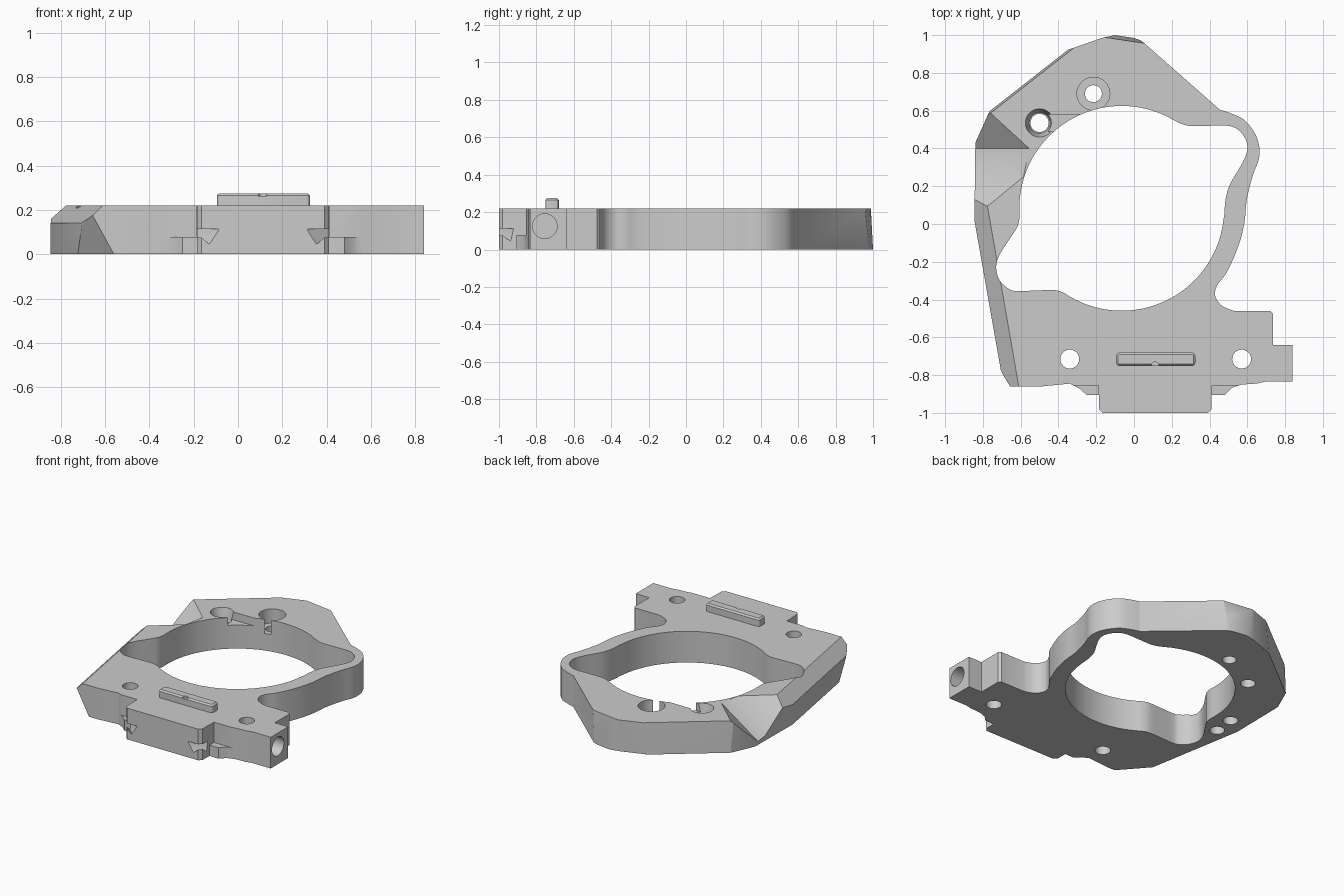
import bpy
import bmesh
import math
from mathutils import Matrix, Vector

old = bpy.data.objects.get("Cube")
if old:
    bpy.data.objects.remove(old, do_unlink=True)

TOP = 0.22

grey = bpy.data.materials.new("machined_grey")
grey.use_nodes = True
grey.diffuse_color = (0.6, 0.6, 0.6, 1)
for node in grey.node_tree.nodes:
    if node.type == 'BSDF_PRINCIPLED':
        node.inputs["Base Color"].default_value = (0.6, 0.6, 0.6, 1)


def to_object(bm, name):
    bmesh.ops.recalc_face_normals(bm, faces=bm.faces[:])
    mesh = bpy.data.meshes.new(name)
    bm.to_mesh(mesh)
    bm.free()
    mesh.materials.append(grey)
    obj = bpy.data.objects.new(name, mesh)
    bpy.context.collection.objects.link(obj)
    return obj


def spline(points, steps=4):
    """Smooth open curve through the points."""
    ext = [points[0]] + points + [points[-1]]
    out = []
    for i in range(1, len(ext) - 2):
        a, b, c, d = (Vector(p) for p in ext[i - 1:i + 3])
        for k in range(steps):
            t = k / steps
            out.append((b * 2 + (c - a) * t + (a * 2 - b * 5 + c * 4 - d) * t**2
                        + (b * 3 - a - c * 3 + d) * t**3) / 2)
    return out + [Vector(points[-1])]


def arc(cx, cy, r, start, end, n):
    angles = [math.radians(start + (end - start) * i / n) for i in range(n + 1)]
    return [(cx + r * math.cos(a), cy + r * math.sin(a)) for a in angles]


def prism(points, z0, z1):
    """Closed solid with the outline as floor and roof."""
    bm = bmesh.new()
    low = [bm.verts.new((p[0], p[1], z0)) for p in points]
    high = [bm.verts.new((p[0], p[1], z1)) for p in points]
    bm.faces.new(low[::-1])
    bm.faces.new(high)
    for i in range(len(points)):
        bm.faces.new((low[i - 1], low[i], high[i], high[i - 1]))
    return bm


def hull(points):
    bm = bmesh.new()
    bmesh.ops.convex_hull(bm, input=[bm.verts.new(p) for p in points])
    return bm


def box(x0, x1, y0, y1, z0, z1):
    return prism([(x0, y0), (x1, y0), (x1, y1), (x0, y1)], z0, z1)


def drill(x, y, r, z0, z1, r_top=None):
    bm = bmesh.new()
    bmesh.ops.create_cone(bm, cap_ends=True, segments=32, radius1=r,
                          radius2=r_top or r, depth=z1 - z0)
    bmesh.ops.translate(bm, verts=bm.verts[:], vec=(x, y, (z0 + z1) / 2))
    return bm


def beyond(a, b, c):
    """Big block covering the outer side of a plane."""
    a, b, c = Vector(a), Vector(b), Vector(c)
    n = (b - a).cross(c - a).normalized()
    if n.dot(Vector((0, 0, TOP / 2)) - a) > 0:
        n.negate()
    bm = bmesh.new()
    turn = n.to_track_quat('Z', 'Y').to_matrix().to_4x4()
    bmesh.ops.create_cube(bm, size=4, matrix=Matrix.Translation(a + n * 2) @ turn)
    return bm


def volume(mesh):
    bm = bmesh.new()
    bm.from_mesh(mesh)
    result = abs(bm.calc_volume())
    bm.free()
    return result


def cut(target, bm):
    """Subtract a solid; fall back to the other solver if the part is lost."""
    cutter = to_object(bm, "cutter")
    cutter.hide_render = True
    before = target.data
    bpy.context.view_layer.objects.active = target
    for solver in ('EXACT', 'FLOAT'):
        target.data = before.copy()
        mod = target.modifiers.new("cut", 'BOOLEAN')
        mod.operation = 'DIFFERENCE'
        mod.solver = solver
        mod.object = cutter
        bpy.ops.object.modifier_apply(modifier=mod.name)
        if volume(target.data) > .3 * volume(before):
            break
    else:
        target.data = before
    bpy.data.objects.remove(cutter, do_unlink=True)


# Plate outline: front edge, curved right arm, back and left side
front = [(-.66, -.86), (-.49, -.86), (-.34, -.845), (-.29, -.87), (-.25, -.905),
         (-.185, -.905), (-.185, -.98), (-.165, -1), (.39, -1), (.41, -.98),
         (.41, -.905), (.48, -.905), (.52, -.867), (.57, -.85), (.65, -.845),
         (.695, -.835), (.84, -.835), (.84, -.64), (.735, -.64), (.735, -.475),
         (.72, -.46)]
arm = spline([(.53, -.46), (.465, -.433), (.43, -.38), (.44, -.325), (.495, -.25),
              (.555, -.11), (.585, .01), (.597, .13), (.63, .26), (.66, .34),
              (.663, .41), (.64, .48), (.585, .55), (.515, .585), (.455, .605)])
rear = [(.04, .97), (0, .985), (-.1, 1), (-.17, .985), (-.35, .922), (-.765, .597),
        (-.84, .43), (-.845, .02), (-.705, -.775)]
plate = to_object(prism(front + arm + rear, 0, TOP), "mounting_plate")

# Central opening with two lobes
right_lobe = spline([(.478, .05), (.485, .13), (.508, .21), (.575, .325), (.6, .395),
                     (.59, .45), (.55, .5), (.495, .52), (.4, .52), (.29, .52),
                     (.23, .54), (.17, .572)])
left_lobe = spline([(-.605, .04), (-.615, -.01), (-.645, -.06), (-.71, -.16),
                    (-.73, -.23), (-.71, -.3), (-.66, -.345), (-.615, -.355),
                    (-.52, -.352), (-.42, -.35), (-.37, -.365)])
opening = (right_lobe + arc(-.065, .083, .542, 68, 181, 40) + left_lobe
           + arc(-.065, .083, .542, 238, 354, 40))
cut(plate, prism(opening, -.1, .4))

# Sloped left edge, undercut corner and leaning rear walls
cut(plate, beyond((-.775, .09, TOP), (-.61, -.86, TOP), (-.845, .02, .14)))
cut(plate, beyond((-.65, -.86, .165), (-.56, -.86, 0), (-.705, -.775, .13)))
cut(plate, beyond((0, .985, 0), (-.1, 1, 0), (-.1, .98, TOP)))
cut(plate, beyond((-.35, .922, 0), (-.765, .597, 0), (-.76, .587, TOP)))

# Faceted valley in the left side
inner, inner2 = (-.555, .40), (-.585, .25)
outer, outer2 = (-.905, .72), (-.97, -.065)
valley = [(x, y, z) for x, y in (inner, inner2, outer, outer2) for z in (TOP, .5)]
cut(plate, hull(valley + [(-1.125, .4, -.17), (-1.125, .4, .5)]))

# Bolt holes, counterbores and guide slot
for x, y, r in ((-.34, -.715, .05), (.57, -.715, .05), (-.215, .69, .045),
                (-.5, .535, .048)):
    cut(plate, drill(x, y, r, -.1, .4))
cut(plate, drill(-.215, .69, .087, .12, .4))
cut(plate, drill(-.5, .535, .055, .13, .23, .077))
cut(plate, box(-.5, -.25, .49, .58, .165, .4))

# Blind holes underneath
for x, y in ((-.72, .1), (-.735, -.05)):
    cut(plate, drill(x, y, .048, -.1, .07))

# Hole in the end of the side block
side = drill(0, 0, .066, -.2, .2)
for v in side.verts:
    v.co = (v.co.z + .88, v.co.x - .755, v.co.y + .125)
cut(plate, side)

# Front ledges and notches beside the tongue
for x0, x1 in ((-.45, -.187), (.412, .69)):
    cut(plate, box(x0, x1, -1.1, -.856, .077, .4))
notch = [(-.075, -1.01, .113), (-.2, -1.01, .113), (-.2, -.91, .113),
         (-.12, -1.01, .045), (-.2, -.925, .045)]
cut(plate, hull(notch))
cut(plate, hull([(.225 - x, y, z) for x, y, z in notch]))

# Raised key with softened edges
key_bm = box(-.095, .325, -.752, -.68, TOP - .01, .275)
bmesh.ops.bevel(key_bm, geom=[e for e in key_bm.edges
                              if max(v.co.z for v in e.verts) > TOP
                              and min(v.co.z for v in e.verts) < TOP],
                offset=.018, segments=3, affect='EDGES', profile=.5)
bmesh.ops.bevel(key_bm, geom=[e for e in key_bm.edges
                              if min(v.co.z for v in e.verts) > .274],
                offset=.01, segments=1, affect='EDGES')
key = to_object(key_bm, "raised_key")
cut(key, drill(.112, -.75, .02, .262, .4))

for obj in (plate, key):
    bpy.ops.object.select_all(action='DESELECT')
    obj.select_set(True)
    bpy.context.view_layer.objects.active = obj
    bpy.ops.object.shade_smooth_by_angle(angle=math.radians(25))
